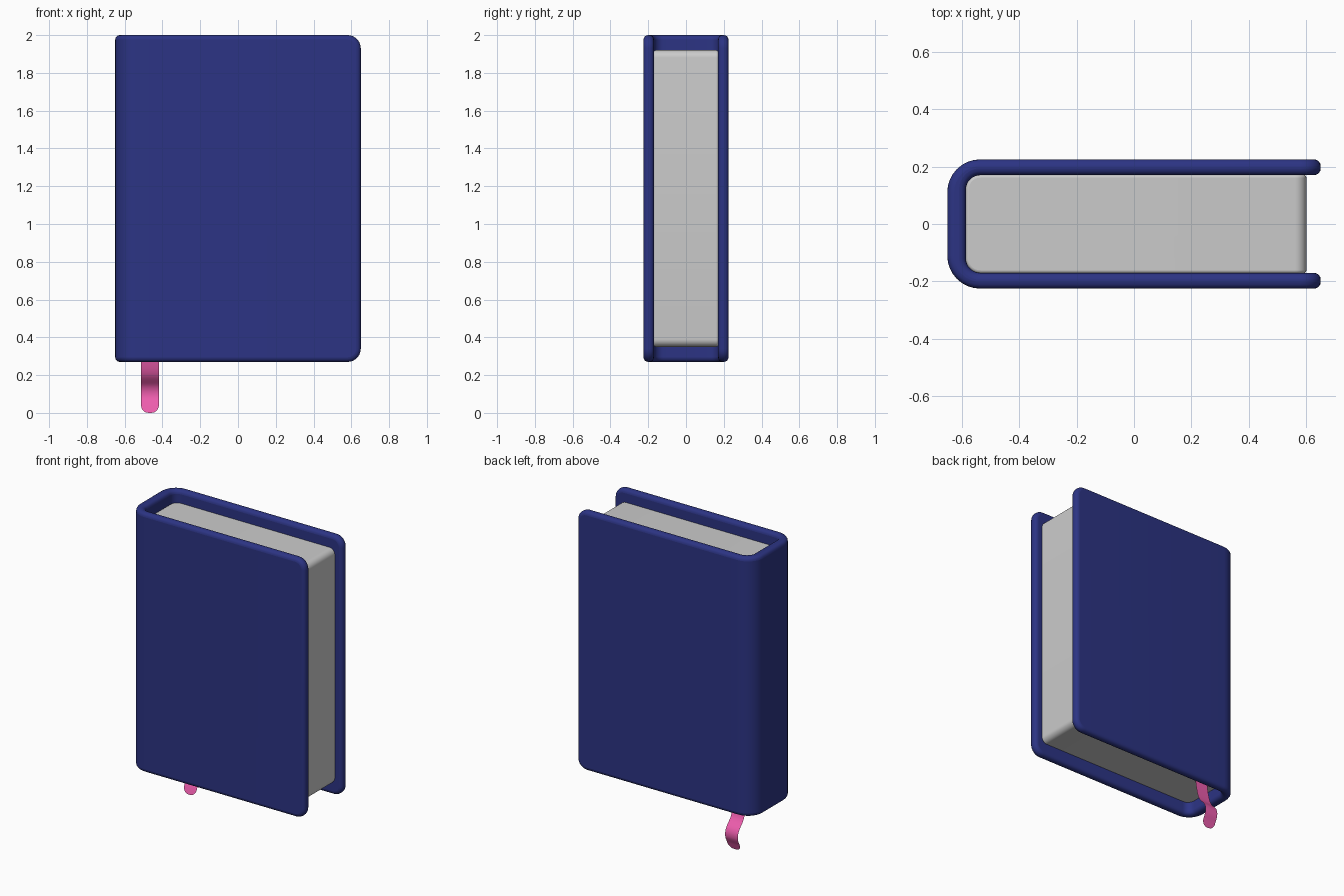
import bpy, bmesh, math
from mathutils import Vector

if "Cube" in bpy.data.objects:
    bpy.data.objects.remove(bpy.data.objects["Cube"])


def add_object(name, bm, color=None):
    me = bpy.data.meshes.new(name)
    bm.to_mesh(me)
    bm.free()
    ob = bpy.data.objects.new(name, me)
    bpy.context.collection.objects.link(ob)
    if color:
        mat = bpy.data.materials.new(name + "_color")
        mat.diffuse_color = (*color, 1)
        mat.use_nodes = True
        mat.node_tree.nodes["Principled BSDF"].inputs["Base Color"].default_value = mat.diffuse_color
        me.materials.append(mat)
    return ob


def shade(ob, angle):
    bpy.ops.object.select_all(action='DESELECT')
    ob.select_set(True)
    bpy.context.view_layer.objects.active = ob
    bpy.ops.object.shade_smooth_by_angle(angle=math.radians(angle))


def rounded_left(x0, x1, h, r, n=8):
    """Outline from (x1, h) round the left end to (x1, -h)."""
    arc = [(x0 + r - r * math.sin(math.pi / 2 * i / n),
            h - r + r * math.cos(math.pi / 2 * i / n)) for i in range(n + 1)]
    half = [(x1, h)] + arc
    return half + [(x, -y) for x, y in reversed(half)]


def slab(name, outline, z0, z1, x_edge, corner, edge, color=None):
    """Extrude an outline upward, round its fore-edge corners, soften the rims."""
    bm = bmesh.new()
    face = bm.faces.new([bm.verts.new((x, y, z0)) for x, y in outline])
    up = bmesh.ops.extrude_face_region(bm, geom=[face])
    bmesh.ops.translate(bm, vec=(0, 0, z1 - z0),
                        verts=[v for v in up['geom'] if isinstance(v, bmesh.types.BMVert)])
    bmesh.ops.recalc_face_normals(bm, faces=bm.faces)
    corners = [e for e in bm.edges
               if all(abs(v.co.x - x_edge) < 1e-4 for v in e.verts)
               and abs(e.verts[0].co.z - e.verts[1].co.z) < 1e-4]
    bmesh.ops.bevel(bm, geom=corners, offset=corner, segments=7, profile=0.5, affect='EDGES')
    ob = add_object(name, bm, color)
    mod = ob.modifiers.new("soft_edges", 'BEVEL')
    mod.width = edge
    mod.segments = 4
    mod.limit_method = 'ANGLE'
    mod.angle_limit = math.radians(50)
    mod.use_clamp_overlap = False
    shade(ob, 40)
    return ob


# Cover: two boards and a rounded spine in one U-shaped shell
outer = rounded_left(-0.65, 0.65, 0.225, 0.115)
inner = rounded_left(-0.585, 0.65, 0.17, 0.05)
slab("cover", outer + inner[::-1], 0.27, 2.0, 0.65, 0.07, 0.024, (0.025, 0.034, 0.23))

# Page block
slab("pages", rounded_left(-0.585, 0.60, 0.171, 0.05), 0.35, 1.92, 0.60, 0.04, 0.01)

# Bookmark ribbon: thin curved strip with a rounded tip
path = [Vector(p) for p in ((0.085, 0.38), (0.10, 0.28), (0.125, 0.20), (0.175, 0.14),
                            (0.185, 0.09), (0.165, 0.04), (0.15, 0.0))]
points = []
for i in range(len(path) - 1):
    a, b = path[i], path[i + 1]
    ta = (b - path[max(i - 1, 0)]) / 2
    tb = (path[min(i + 2, len(path) - 1)] - a) / 2
    for k in range(8):
        t = k / 8
        points.append(a * (2*t**3 - 3*t**2 + 1) + ta * (t**3 - 2*t**2 + t)
                      + b * (3*t**2 - 2*t**3) + tb * (t**3 - t**2))
points.append(path[-1])
bm = bmesh.new()
rows = []
r = 0.04
for y, z in points:
    d = max(r - z, 0)
    w = 0.047 - r + math.sqrt(max(r * r - d * d, 0))
    rows.append([bm.verts.new((-0.466 + s * w, y, z)) for s in (-1, 1)])
for p, q in zip(rows, rows[1:]):
    bm.faces.new((p[0], q[0], q[1], p[1]))
shade(add_object("bookmark_ribbon", bm, (0.85, 0.11, 0.42)), 60)
